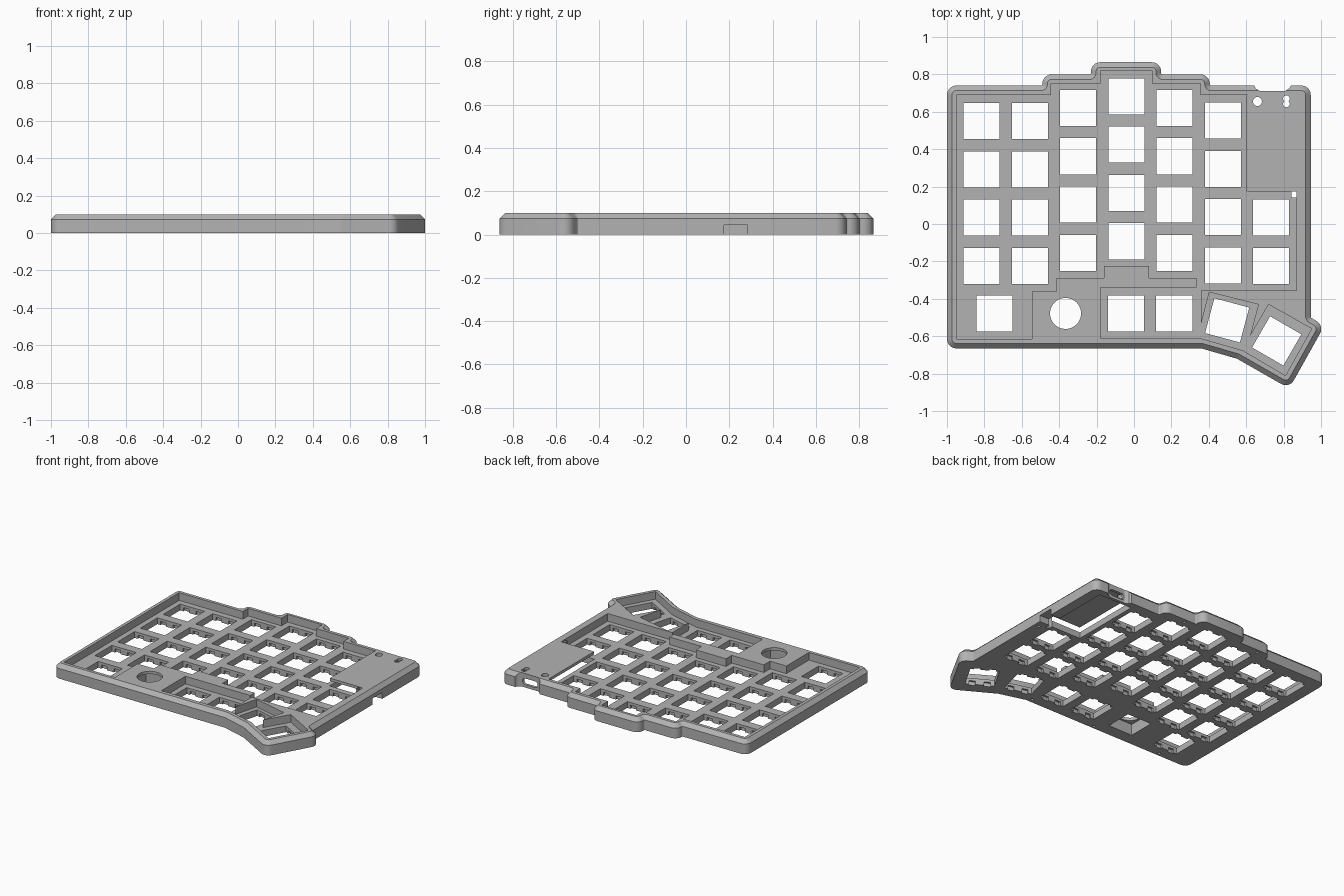
import bpy, bmesh, math
from mathutils import Matrix, Vector

cube = bpy.data.objects.get("Cube")
if cube:
    bpy.data.objects.remove(cube, do_unlink=True)

HEIGHT, FLOOR, CHAMFER = 0.1, 0.045, 0.027
KEY, PITCH = 0.193, 0.258

grey = bpy.data.materials.new("matte grey")
grey.use_nodes = True
color = (0.45, 0.45, 0.45, 1)
grey.diffuse_color = color
grey.node_tree.nodes["Principled BSDF"].inputs["Base Color"].default_value = color


def rounded(points, inset=0.0, radius=0.05, inner=0.008, steps=8):
    """Offset a clockwise outline inward and round its corners."""
    pts = [Vector(p) for p in points]
    n = len(pts)
    dirs = [(pts[(i + 1) % n] - pts[i]).normalized() for i in range(n)]
    out = []
    for i, p in enumerate(pts):
        a, b = dirs[i - 1], dirs[i]
        sign = -1 if a.x * b.y - a.y * b.x < 0 else 1
        angle = math.acos(a.dot(b))
        side = Vector((a.y, -a.x)) + Vector((b.y, -b.x))
        corner = p + side * (inset / (1 + a.dot(b)))
        r = radius - inset if sign < 0 else inner + inset
        start = corner - a * r * math.tan(angle / 2)
        center = start + Vector((-a.y, a.x)) * r * sign
        spoke = start - center
        for k in range(steps + 1):
            c, s = math.cos(sign * angle * k / steps), math.sin(sign * angle * k / steps)
            out.append((center.x + c * spoke.x - s * spoke.y,
                        center.y + s * spoke.x + c * spoke.y))
    return out


def loft(bm, rings, matrix=Matrix()):
    """Stack clockwise outlines, lowest first, into a closed solid."""
    loops = [[bm.verts.new(matrix @ Vector((p[0], p[1], z))) for p in pts] for pts, z in rings]
    n = len(loops[0])
    for low, high in zip(loops, loops[1:]):
        for i in range(n):
            j = (i + 1) % n
            bm.faces.new((low[i], high[i], high[j], low[j]))
    bm.faces.new(loops[0])
    bm.faces.new(loops[-1][::-1])


def prism(bm, pts, z0, z1, matrix=Matrix()):
    loft(bm, [(pts, z0), (pts, z1)], matrix)


def box(bm, x0, x1, y0, y1, z0, z1, matrix=Matrix()):
    prism(bm, [(x0, y0), (x0, y1), (x1, y1), (x1, y0)], z0, z1, matrix)


def disc(bm, x, y, r, z0, z1, sides=40):
    angles = [-math.tau * i / sides for i in range(sides)]
    prism(bm, [(x + r * math.cos(a), y + r * math.sin(a)) for a in angles], z0, z1)


def finish(bm, name):
    bm.normal_update()
    mesh = bpy.data.meshes.new(name)
    bm.to_mesh(mesh)
    bm.free()
    obj = bpy.data.objects.new(name, mesh)
    bpy.context.scene.collection.objects.link(obj)
    mesh.materials.append(grey)
    return obj


def cut(target, bm):
    """Subtract a set of separate solids, then discard them."""
    tool = finish(bm, "cutter")
    tool.hide_render = True
    mod = target.modifiers.new("cut", 'BOOLEAN')
    mod.operation, mod.solver, mod.object = 'DIFFERENCE', 'EXACT', tool
    bpy.context.view_layer.objects.active = target
    bpy.ops.object.modifier_apply(modifier=mod.name)
    bpy.data.objects.remove(tool, do_unlink=True)


# Case body: stepped outline with rounded corners and a chamfered top
outline = [(-1, .74), (-.49, .74), (-.49, .8), (-.23, .8), (-.23, .865), (.145, .865),
           (.145, .8), (.405, .8), (.405, .74), (.945, .74), (.945, -.5), (1.018, -.544),
           (.83, -.88), (.55, -.72), (.36, -.665), (-1, -.665)]
bm = bmesh.new()
base = rounded(outline)
loft(bm, [(base, 0), (base, HEIGHT - CHAMFER), (rounded(outline, CHAMFER), HEIGHT)])
case = finish(bm, "keyboard_case")

# Key well sunk into the top, wrapping round the raised blocks
well = [(-.95, .69), (-.445, .69), (-.445, .75), (-.18, .75), (-.18, .82), (.095, .82),
        (.095, .75), (.355, .75), (.355, .69), (.607, .69), (.607, .175), (.84, .175),
        (.84, .14), (.87, .14), (.87, -.355), (.357, -.355), (.357, -.54), (.403, -.365),
        (.665, -.43), (.62, -.6), (.72, -.43), (.95, -.56), (.81, -.81), (.58, -.675),
        (.35, -.61), (-.18, -.61), (-.18, -.34), (.335, -.34), (.335, -.29), (.08, -.29),
        (.08, -.225), (-.16, -.225), (-.16, -.29), (-.415, -.29), (-.415, -.36),
        (-.545, -.36), (-.545, -.615), (-.95, -.615)]
bm = bmesh.new()
prism(bm, well, FLOOR, 0.2)
cut(case, bm)

# Switch positions: staggered columns, bottom row and turned thumb keys
tops = [.55, .55, .62, .682, .62, .553]
keys = [(-.815 + c * PITCH, top - r * PITCH, 0) for c, top in enumerate(tops) for r in range(4)]
keys += [(-.815 + 6 * PITCH, .55 - r * PITCH, 0) for r in (2, 3)]
keys += [(x, -.478, 0) for x in (-.746, -.043, .215)]
keys += [(.498, -.515, -15), (.763, -.625, -30)]
places = [Matrix.Translation((x, y, 0)) @ Matrix.Rotation(math.radians(a), 4, 'Z')
          for x, y, a in keys]

# Square switch holes
h = KEY / 2
bm = bmesh.new()
for m in places:
    box(bm, -h, h, -h, h, -0.1, 0.2, m)
cut(case, bm)

# Clip recesses under the front and back of every hole
bm = bmesh.new()
for m in places:
    for x in (-.05, .05):
        box(bm, x - .022, x + .022, -h - .014, h + .014, -0.1, .026, m)
cut(case, bm)

# Controller bay and dial bay open underneath
bm = bmesh.new()
box(bm, .605, .87, .173, .69, -0.1, .08)
box(bm, -.366 - h, -.366 + h, -.478 - h, -.478 + h, -0.1, .08)
cut(case, bm)

# Round holes: dial, reset button and switch lever, screw holes below
bm = bmesh.new()
disc(bm, -.366, -.478, .083, .05, 0.2)
disc(bm, .66, .655, .024, .06, 0.2, 24)
for x, y in [(.22, .77), (-.4, .77), (-.75, -.64), (-.2, -.64), (.33, -.635), (.91, .12)]:
    disc(bm, x, y, .01, -0.1, .03, 16)
cut(case, bm)
for y in (.642, .67):
    bm = bmesh.new()
    disc(bm, .815, y, .018, .06, 0.2, 24)
    cut(case, bm)

# Plug recess in the back edge
bm = bmesh.new()
prism(bm, [(.635, .76), (.85, .76), (.83, .725), (.805, .71), (.675, .71), (.65, .725)], -0.1, 0.2)
cut(case, bm)

# Power slot in the side and cable gap in the floor
bm = bmesh.new()
box(bm, .869, 1, .175, .285, -0.1, .045)
box(bm, .841, .868, .141, .174, -0.1, 0.2)
cut(case, bm)

# Plug opening through the back wall
stadium = rounded([(.68, .065), (.8, .065), (.8, .02), (.68, .02)], radius=.0215)
bm = bmesh.new()
prism(bm, stadium, -.78, -.65, Matrix.Rotation(math.pi / 2, 4, 'X'))
cut(case, bm)

# Smooth round corners, crisp edges elsewhere
bpy.ops.object.select_all(action='DESELECT')
case.select_set(True)
bpy.context.view_layer.objects.active = case
bpy.ops.object.shade_smooth_by_angle(angle=math.radians(25))
